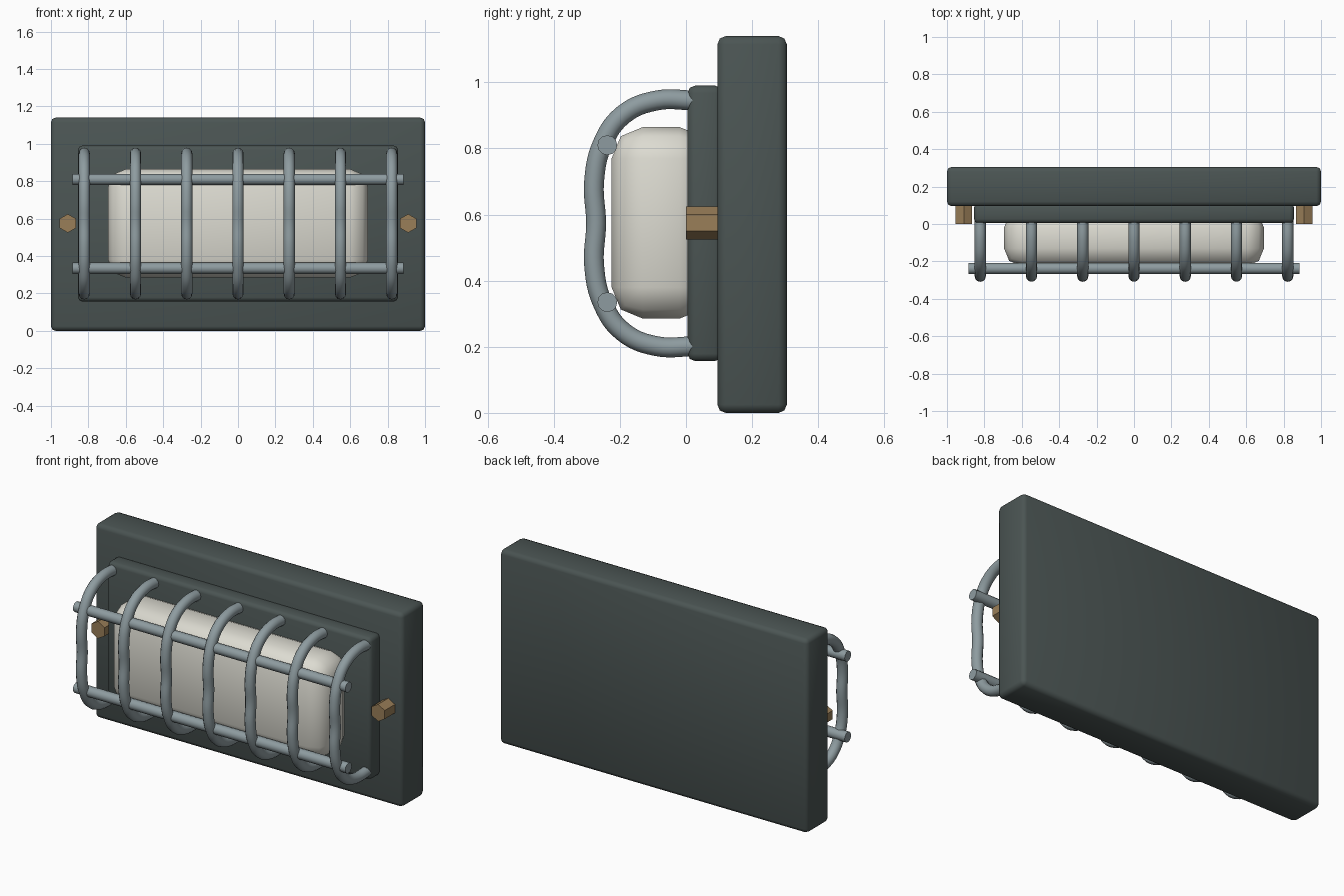
import bpy
import math

default = bpy.data.objects.get("Cube")
if default:
    bpy.data.objects.remove(default, do_unlink=True)


def material(name, rgb):
    m = bpy.data.materials.new(name)
    m.use_nodes = True
    m.diffuse_color = (*rgb, 1)
    m.node_tree.nodes["Principled BSDF"].inputs["Base Color"].default_value = (*rgb, 1)
    return m


DARK = material("dark grey green", (0.07, 0.09, 0.087))
STEEL = material("grey steel", (0.27, 0.33, 0.35))
GLASS = material("cream glass", (0.72, 0.71, 0.64))
BRASS = material("brass", (0.32, 0.21, 0.098))


def finish(obj, name, mat, angle=60):
    obj.name = name
    obj.data.materials.append(mat)
    bpy.ops.object.shade_smooth_by_angle(angle=math.radians(angle))


def box(name, x, y, z, bevel, mat):
    """Rounded box, given as (low, high) along each axis."""
    bpy.ops.mesh.primitive_cube_add(size=1, location=[sum(r) / 2 for r in (x, y, z)])
    obj = bpy.context.object
    obj.scale = [r[1] - r[0] for r in (x, y, z)]
    bpy.ops.object.transform_apply(location=False, rotation=False, scale=True)
    mod = obj.modifiers.new("rounding", "BEVEL")
    mod.width = bevel
    mod.segments = 2
    bpy.ops.object.modifier_apply(modifier=mod.name)
    finish(obj, name, mat)


def rod(name, sides, radius, depth, location, rotation, mat, angle):
    bpy.ops.mesh.primitive_cylinder_add(vertices=sides, radius=radius, depth=depth,
                                        location=location, rotation=rotation)
    finish(bpy.context.object, name, mat, angle)


# Housing and lens
box("back_plate", (-1, 1), (0.095, 0.305), (0, 1.14), 0.025, DARK)
box("lens_frame", (-0.855, 0.855), (0.005, 0.11), (0.157, 0.99), 0.022, DARK)
box("lens", (-0.695, 0.695), (-0.225, 0.075), (0.285, 0.865), 0.095, GLASS)

# Hexagonal bolts
for side, sx in (("left", 1), ("right", -1)):
    rod(f"{side}_bolt", 6, 0.05, 0.11, (sx * 0.91, 0.055, 0.575),
        (math.pi / 2, math.pi / 6 * 0, 0), BRASS, 30)

# Horizontal guard bars
for side, z in (("lower", 0.335), ("upper", 0.81)):
    rod(f"{side}_guard_bar", 12, 0.03, 1.77, (0, -0.238, z),
        (0, math.pi / 2, 0), STEEL, 40)

# Bowed guard ribs: upper half of the path, mirrored about the middle height
MID = 0.5735
half = [(0.03, 0.945), (-0.09, 0.945), (-0.19, 0.902), (-0.252, 0.815), (-0.278, 0.7)]
path = half + [(-0.272, MID)] + [(y, 2 * MID - z) for y, z in reversed(half)]


def rib(name, x):
    curve = bpy.data.curves.new(name, "CURVE")
    curve.dimensions = "3D"
    curve.bevel_depth = 0.03
    curve.bevel_resolution = 4
    curve.resolution_u = 6
    curve.use_fill_caps = True
    spline = curve.splines.new("BEZIER")
    spline.bezier_points.add(len(path) - 1)
    for point, (y, z) in zip(spline.bezier_points, path):
        point.co = (x, y, z)
        point.handle_left_type = point.handle_right_type = "AUTO"
    obj = bpy.data.objects.new(name, curve)
    bpy.context.collection.objects.link(obj)
    bpy.ops.object.select_all(action="DESELECT")
    obj.select_set(True)
    bpy.context.view_layer.objects.active = obj
    bpy.ops.object.convert(target="MESH")
    finish(bpy.context.object, name, STEEL)


for i in range(7):
    rib(f"guard_rib_{i + 1}", (i - 3) * 0.274)
